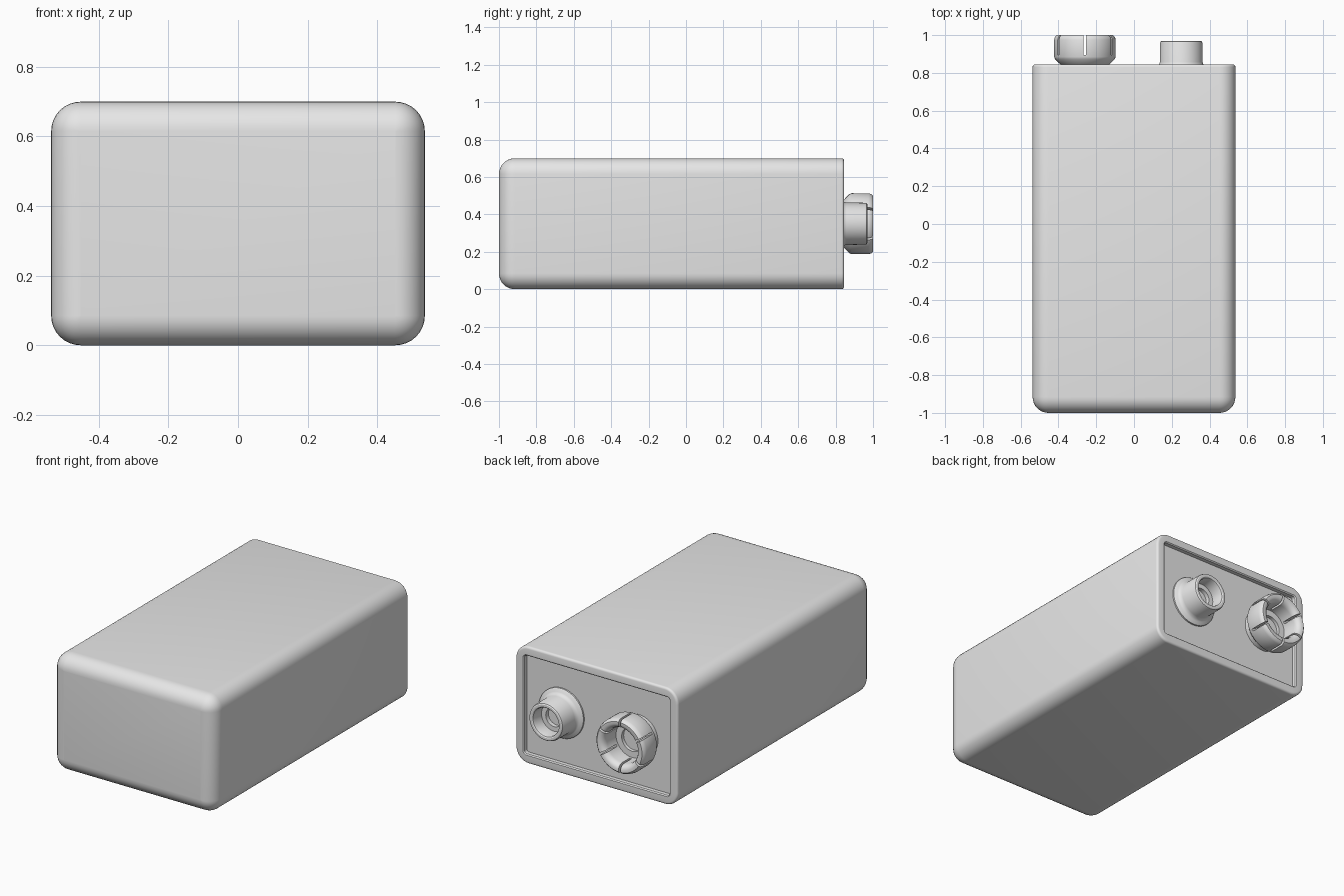
import bpy, bmesh, math
from mathutils import Vector

cube = bpy.data.objects.get("Cube")
if cube:
    bpy.data.objects.remove(cube)

GREY = bpy.data.materials.new("plain_grey")
GREY.use_nodes = True
GREY.diffuse_color = (0.8, 0.8, 0.8, 1)
GREY.node_tree.nodes["Principled BSDF"].inputs["Base Color"].default_value = (0.8, 0.8, 0.8, 1)

HALF_W, HALF_H, CORNER = 0.537, 0.35, 0.085
BACK, FLOOR = 0.845, 0.815


def make_object(name, bm):
    bmesh.ops.recalc_face_normals(bm, faces=bm.faces[:])
    mesh = bpy.data.meshes.new(name)
    bm.to_mesh(mesh)
    bm.free()
    mesh.materials.append(GREY)
    obj = bpy.data.objects.new(name, mesh)
    bpy.context.collection.objects.link(obj)
    return obj


def activate(obj):
    bpy.ops.object.select_all(action='DESELECT')
    obj.select_set(True)
    bpy.context.view_layer.objects.active = obj


def smooth(obj):
    activate(obj)
    bpy.ops.object.shade_smooth_by_angle(angle=math.radians(32))


def bridge(bm, rings):
    for a, b in zip(rings, rings[1:]):
        n = len(a)
        for i in range(n):
            bm.faces.new((a[i], a[(i + 1) % n], b[(i + 1) % n], b[i]))


def rounded_ring(bm, y, inset, radius, steps=8):
    """Rounded rectangle across the body at depth y."""
    ring = []
    for quarter, (sx, sz) in enumerate(((1, 1), (-1, 1), (-1, -1), (1, -1))):
        for k in range(steps + 1):
            a = math.radians(90) * (quarter + k / steps)
            ring.append(bm.verts.new((
                sx * (HALF_W - inset - radius) + radius * math.cos(a), y,
                HALF_H + sz * (HALF_H - inset - radius) + radius * math.sin(a))))
    return ring


def lathe(name, x, profile, segments=72):
    """Closed solid from (radius, y) points, turned about the y direction."""
    bm = bmesh.new()
    rings = []
    for r, y in profile:
        rings.append([bm.verts.new((x + r * math.cos(t), y, HALF_H + r * math.sin(t)))
                      for t in (math.tau * i / segments for i in range(segments))])
    bridge(bm, rings)
    bm.faces.new(rings[0])
    bm.faces.new(rings[-1])
    return make_object(name, bm)


# Body: rounded front, crisp back rim and recessed terminal panel
bm = bmesh.new()
rings = []
for k in range(9):
    a = math.radians(90) * k / 8
    inset = CORNER * (1 - math.sin(a)) * 0.99
    rings.append(rounded_ring(bm, -1 + CORNER * (1 - math.cos(a)), inset, CORNER - inset))
for k in range(5):
    a = math.radians(90) * k / 4
    inset = 0.014 * (1 - math.cos(a))
    rings.append(rounded_ring(bm, BACK - 0.014 * (1 - math.sin(a)), inset, CORNER - inset))
rings.append(rounded_ring(bm, BACK, 0.05, 0.022))
rings.append(rounded_ring(bm, BACK - 0.006, 0.056, 0.016))
rings.append(rounded_ring(bm, FLOOR, 0.056, 0.016))
bridge(bm, rings)
bm.faces.new(rings[0])
bm.faces.new(rings[-1])
smooth(make_object("battery_body", bm))

# Plain round terminal with flared foot and hollow cup
stud = lathe("stud_terminal", 0.25, [
    (0.148, FLOOR - 0.01), (0.148, 0.824), (0.143, 0.829), (0.128, 0.833),
    (0.118, 0.842), (0.113, 0.858), (0.112, 0.958), (0.109, 0.966),
    (0.103, 0.97), (0.092, 0.97), (0.086, 0.966), (0.083, 0.958),
    (0.083, 0.89), (0.055, 0.89), (0.055, 0.865)])
smooth(stud)

# Crown terminal with rolled rim
crown = lathe("crown_terminal", -0.26, [
    (0.125, FLOOR - 0.01), (0.125, 0.842), (0.135, 0.85), (0.158, 0.873),
    (0.163, 0.885), (0.163, 0.975), (0.159, 0.99), (0.149, 1.0),
    (0.134, 1.0), (0.12, 0.994), (0.11, 0.98), (0.107, 0.965),
    (0.107, 0.88), (0.07, 0.88), (0.07, 0.86)])

# Three bars across the crown cut its six slots
bm = bmesh.new()
for k in range(3):
    a = math.radians(90 + 60 * k)
    along = Vector((math.cos(a), 0, math.sin(a)))
    side = Vector((-math.sin(a), 0, math.cos(a)))
    for v in bmesh.ops.create_cube(bm, size=1)["verts"]:
        p = v.co.copy()
        v.co = Vector((-0.26, 0.955, HALF_H)) + along * p.x * 0.4 + side * p.z * 0.013
        v.co.y += p.y * 0.12
cutter = make_object("slot_cutter", bm)
cutter.hide_render = True
cut = crown.modifiers.new("slots", 'BOOLEAN')
cut.operation = 'DIFFERENCE'
cut.solver = 'EXACT'
cut.use_self = True
cut.object = cutter
activate(crown)
bpy.ops.object.modifier_apply(modifier=cut.name)
bpy.data.objects.remove(cutter)
smooth(crown)
